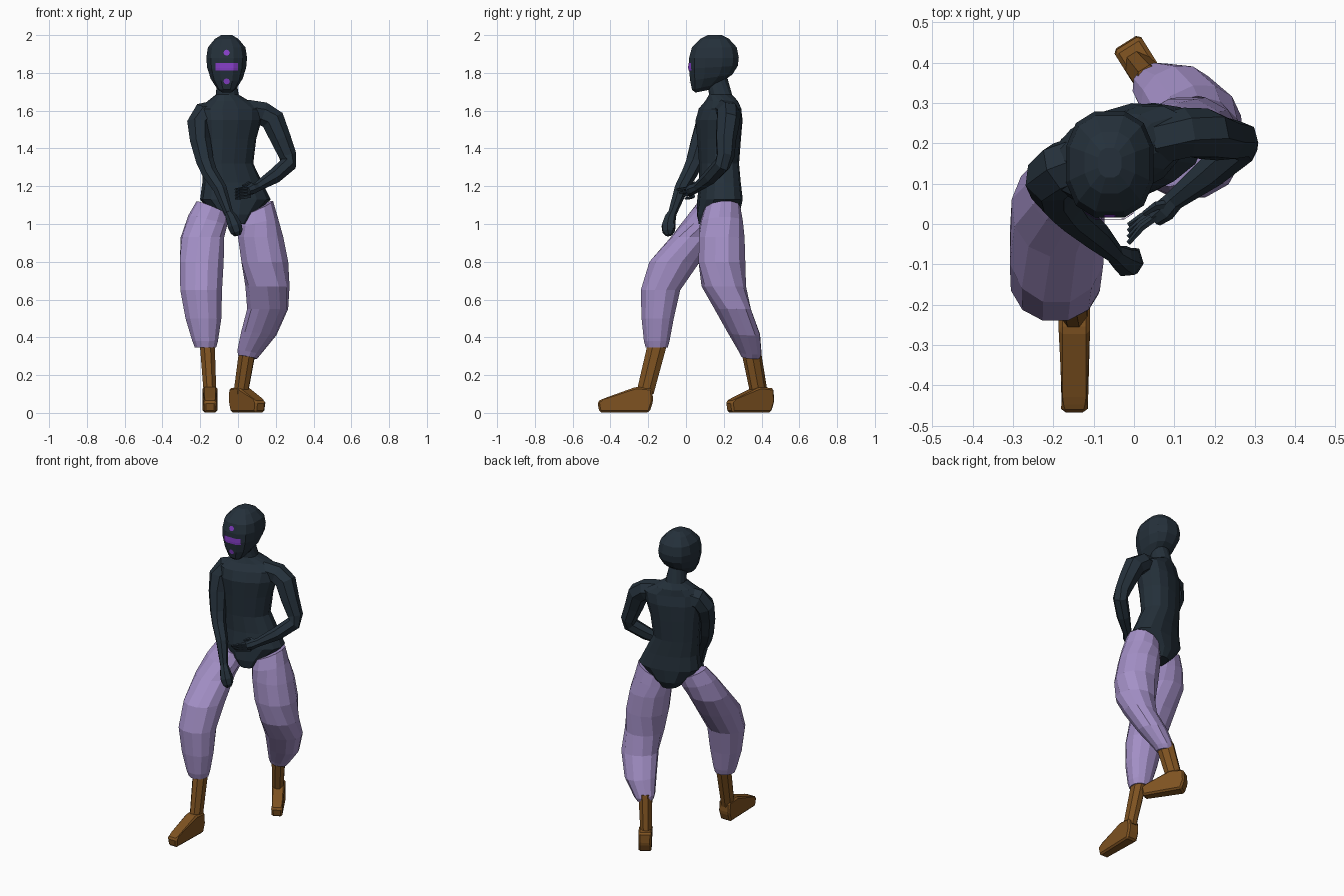
import bpy, bmesh, math
from mathutils import Vector, Matrix
from mathutils.bvhtree import BVHTree

if "Cube" in bpy.data.objects:
    bpy.data.objects.remove(bpy.data.objects["Cube"])


def material(name, rgb):
    m = bpy.data.materials.new(name)
    m.diffuse_color = (*rgb, 1)
    m.use_nodes = True
    m.node_tree.nodes["Principled BSDF"].inputs["Base Color"].default_value = m.diffuse_color
    return m


DARK = material("dark slate", (0.018, 0.030, 0.043))
LILAC = material("lilac cloth", (0.37, 0.28, 0.57))
BROWN = material("brown leather", (0.21, 0.085, 0.015))
VIOLET = material("violet paint", (0.24, 0.05, 0.58))


def finish(name, bm, mat, closed=True):
    if closed:
        bmesh.ops.recalc_face_normals(bm, faces=bm.faces[:])
    me = bpy.data.meshes.new(name)
    bm.to_mesh(me)
    bm.free()
    me.materials.append(mat)
    ob = bpy.data.objects.new(name, me)
    bpy.context.collection.objects.link(ob)
    return ob


def skin(name, rings, mat):
    """Join rings of points into one closed flat-faced body."""
    bm = bmesh.new()
    loops = [[bm.verts.new(p) for p in r] for r in rings]
    n = len(loops[0])
    for a, b in zip(loops, loops[1:]):
        for i in range(n):
            j = (i + 1) % n
            bm.faces.new((a[i], a[j], b[j], b[i]))
    bm.faces.new(loops[0][::-1])
    bm.faces.new(loops[-1])
    return finish(name, bm, mat)


def loft(name, sections, mat, n=10, power=1.0):
    """Stack of ovals: x, y, z, rx, ry, yaw in degrees, sideways tilt, fore-aft tilt."""
    rings = []
    for s in sections:
        x, y, z, rx, ry, yaw, tilt, pitch = (list(s) + [0, 0, 0])[:8]
        ca, sa = math.cos(math.radians(yaw)), math.sin(math.radians(yaw))
        ring = []
        for i in range(n):
            t = 2 * math.pi * (i + 0.5) / n
            c, d = math.cos(t), math.sin(t)
            u = rx * math.copysign(abs(c) ** power, c)
            v = ry * math.copysign(abs(d) ** power, d)
            ring.append((x + u * ca - v * sa, y + u * sa + v * ca, z + u * tilt + v * pitch))
        rings.append(ring)
    return skin(name, rings, mat)


def tube(name, path, mat, n=7):
    """Round limb along points x, y, z, radius."""
    pts = [Vector(p[:3]) for p in path]
    rings = []
    for i, p in enumerate(pts):
        d = (pts[min(i + 1, len(pts) - 1)] - pts[max(i - 1, 0)]).normalized()
        a = d.cross(Vector((0.3, -1, 0.1))).normalized()
        b = d.cross(a)
        r = path[i][3]
        rings.append([p + r * (a * math.cos(2 * math.pi * k / n) + b * math.sin(2 * math.pi * k / n))
                      for k in range(n)])
    return skin(name, rings, mat)


# Torso, twisted so the left shoulder sits back, with crotch and neck
loft("torso", [
    (-.018, .16, 1.0, .06, .095, 12), (-.022, .17, 1.05, .108, .113, 14),
    (-.014, .180, 1.13, .190, .110, 15), (-.03, .18, 1.22, .161, .10, 17),
    (-.055, .175, 1.32, .138, .097, 20), (-.05, .175, 1.45, .15, .105, 22),
    (-.042, .175, 1.55, .172, .110, 23), (-.037, .180, 1.61, .18, .093, 23),
    (-.05, .188, 1.65, .115, .078, 23), (-.057, .183, 1.685, .06, .062, 10),
    (-.06, .165, 1.77, .05, .055)], DARK, n=14, power=0.88)

# Head, chin forward
head = loft("head", [
    (-.06, .085, 1.703, .032, .037, 0, 0, .2), (-.06, .105, 1.727, .056, .075, 0, 0, .22),
    (-.06, .134, 1.775, .087, .115, 0, 0, .15), (-.06, .145, 1.83, .106, .133, 0, 0, .06),
    (-.06, .148, 1.88, .111, .135), (-.06, .15, 1.935, .102, .122),
    (-.06, .152, 1.98, .064, .078), (-.06, .152, 2.0, .03, .038)], DARK, n=12, power=0.8)

# Painted face marks, laid onto the head
tree = BVHTree.FromPolygons([v.co for v in head.data.vertices],
                            [p.vertices[:] for p in head.data.polygons])


def face_mark(name, z, half_w, half_h, disc=False):
    bm = bmesh.new()
    if disc:
        bmesh.ops.create_circle(bm, cap_ends=True, segments=8, radius=1)
    else:
        bmesh.ops.create_grid(bm, x_segments=10, y_segments=3, size=1)
    for v in bm.verts:
        x, h = -.06 + v.co.x * half_w, z + v.co.y * half_h
        hit = tree.ray_cast(Vector((x, -1, h)), Vector((0, 1, 0)))[0]
        v.co = (x, hit.y - .004, h)
    finish(name, bm, VIOLET, closed=False)


face_mark("brow_spot", 1.907, .017, .016, True)
face_mark("eye_band", 1.832, .060, .020)
face_mark("chin_spot", 1.755, .017, .016, True)

# Arms with hands
tube("right_arm", [
    (-.10, .170, 1.595, .064), (-.183, .138, 1.575, .068), (-.208, .112, 1.53, .065),
    (-.20, .078, 1.44, .056), (-.175, .044, 1.33, .048), (-.15, .018, 1.27, .043),
    (-.095, -.028, 1.185, .037), (-.05, -.072, 1.06, .024)], DARK)
tube("right_fist", [
    (-.052, -.07, 1.065, .022), (-.033, -.085, 1.03, .032), (-.018, -.093, .99, .039),
    (-.008, -.093, .96, .034), (-.002, -.09, .94, .018)], DARK)
tube("right_thumb", [(-.04, -.08, 1.035, .014), (-.01, -.07, 1.01, .014), (.008, -.068, .975, .009)], DARK, 5)
tube("left_arm", [
    (.04, .205, 1.60, .062), (.13, .225, 1.585, .064), (.184, .222, 1.55, .065),
    (.226, .210, 1.45, .056), (.263, .208, 1.36, .048), (.266, .192, 1.315, .045),
    (.19, .130, 1.25, .041), (.10, .06, 1.195, .026), (.075, .035, 1.185, .030),
    (.05, .015, 1.175, .024)], DARK)
for i in range(4):
    z = 1.195 - .016 * i
    tube("left_finger", [(.065, .025 + .005 * i, z, .010), (.02, -.008 + .009 * i, z - .008, .009),
                         (-.014, -.048 + .015 * i, z - .012, .006)], DARK, 5)
tube("left_thumb", [(.09, .05, 1.20, .012), (.055, .045, 1.215, .011), (.025, .025, 1.20, .007)], DARK, 5)

# Baggy trouser legs
loft("right_trouser", [
    (-.135, .130, 1.085, .085, .08, 14, -.42), (-.160, .095, 1.02, .103, .10, 12, -.25),
    (-.188, .04, .93, .116, .122, 6),
    (-.192, -.06, .80, .120, .138), (-.195, -.135, .65, .114, .108),
    (-.183, -.15, .50, .098, .088), (-.174, -.155, .38, .07, .07),
    (-.172, -.155, .345, .058, .06)], LILAC, n=12, power=0.95)
loft("left_trouser", [
    (.090, .190, 1.08, .095, .097, 14, .45), (.102, .187, 1.01, .108, .114, 10, .25),
    (.120, .19, .93, .124, .124),
    (.142, .19, .80, .128, .128), (.156, .20, .67, .116, .117, 15),
    (.157, .247, .55, .111, .095, 25), (.11, .307, .42, .095, .084, 25, -.1),
    (.058, .34, .32, .062, .06, 25, -.2), (.05, .342, .295, .05, .05, 25, -.2)],
    LILAC, n=12, power=0.95)


# Boots: leaning shaft plus bevelled foot cut from a side profile
def boot(side, top, ankle, heel, yaw, length):
    loft(side + "_boot_shaft", [(*ankle, .036, .05, yaw), (*top, .043, .056, yaw)], BROWN, n=8)
    profile = [(-.03, .003), (length, .003), (length + .01, .06), (length - .02, .075),
               (.04, .138), (-.045, .13), (-.05, .06)]
    bm = bmesh.new()
    f = bm.faces.new([bm.verts.new((-.039, -a, z)) for a, z in profile])
    ext = bmesh.ops.extrude_face_region(bm, geom=[f])
    bmesh.ops.translate(bm, vec=(.078, 0, 0),
                        verts=[v for v in ext["geom"] if isinstance(v, bmesh.types.BMVert)])
    for v in bm.verts:  # narrower toe tip
        if v.co.y < -length + .01:
            v.co.x *= .8
    bmesh.ops.recalc_face_normals(bm, faces=bm.faces[:])
    bmesh.ops.bevel(bm, geom=bm.edges[:], offset=.01, segments=1, affect='EDGES')
    bmesh.ops.transform(bm, verts=bm.verts[:],
                        matrix=Matrix.Translation((*heel, 0)) @ Matrix.Rotation(math.radians(yaw), 4, 'Z'))
    finish(side + "_boot_foot", bm, BROWN)


boot("right", (-.163, -.15, .37), (-.148, -.218, .10), (-.148, -.224), 0, .235)
boot("left", (.052, .342, .34), (.014, .387, .10), (.006, .409), 32, .209)
